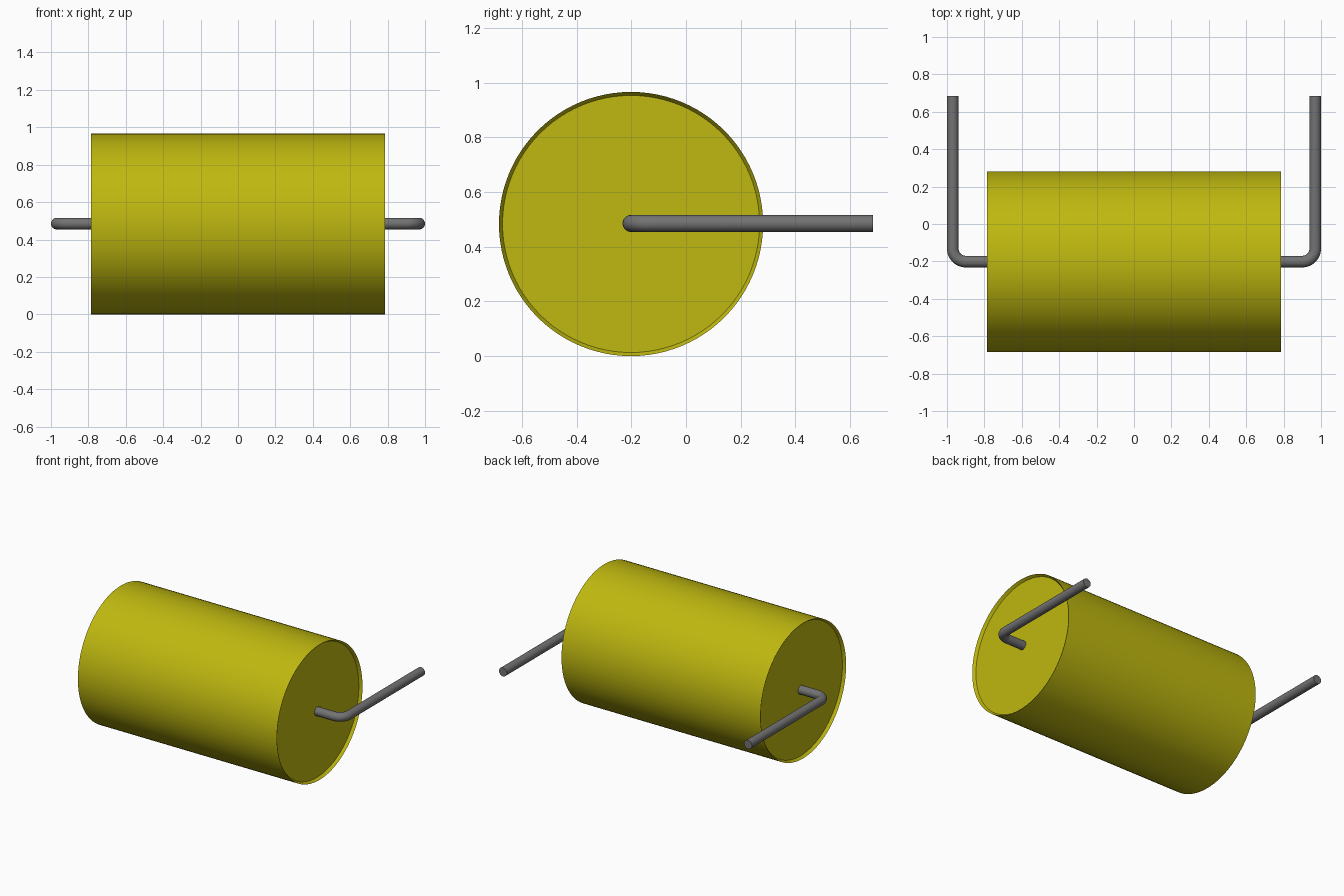
import bpy, bmesh, math
from mathutils import Matrix, Vector

cube = bpy.data.objects.get("Cube")
if cube:
    bpy.data.objects.remove(cube, do_unlink=True)

R = 0.483                        # body radius
CENTRE = Vector((0, -0.201, R))  # middle of the body
HALF = 0.787                     # half body length
WIRE_R = 0.031
SEG = 96


def material(name, rgb):
    m = bpy.data.materials.new(name)
    m.use_nodes = True
    m.diffuse_color = (*rgb, 1)
    m.node_tree.nodes["Principled BSDF"].inputs["Base Color"].default_value = (*rgb, 1)
    return m


yellow = material("mustard yellow", (0.52, 0.48, 0.005))
grey = material("lead grey", (0.17, 0.17, 0.17))


def finish(name, bm, mat):
    bmesh.ops.recalc_face_normals(bm, faces=bm.faces)
    me = bpy.data.meshes.new(name)
    bm.to_mesh(me)
    bm.free()
    me.materials.append(mat)
    ob = bpy.data.objects.new(name, me)
    bpy.context.collection.objects.link(ob)
    bpy.ops.object.select_all(action="DESELECT")
    ob.select_set(True)
    bpy.context.view_layer.objects.active = ob
    bpy.ops.object.shade_smooth_by_angle(angle=math.radians(30))
    return ob


def loft(bm, rings):
    """Join successive vertex rings and cap both ends."""
    for a, b in zip(rings, rings[1:]):
        n = len(a)
        for i in range(n):
            j = (i + 1) % n
            bm.faces.new((a[i], a[j], b[j], b[i]))
    bm.faces.new(rings[0])
    bm.faces.new(rings[-1])


def ring(bm, centre, u, v, r, n):
    return [bm.verts.new(centre + r * (u * math.cos(t) + v * math.sin(t)))
            for t in (2 * math.pi * i / n for i in range(n))]


# Body: cylinder along x with a shallow tapered recess at both ends
bm = bmesh.new()
profile = [(-HALF + 0.02, R - 0.013), (-HALF, R), (HALF, R), (HALF - 0.02, R - 0.013)]
Y, Z = Vector((0, 1, 0)), Vector((0, 0, 1))
loft(bm, [ring(bm, CENTRE + Vector((x, 0, 0)), Y, Z, r, SEG) for x, r in profile])
finish("body", bm, yellow)

# Leads: wire leaving each end and bending backwards
BEND = 0.07
WX = 1 - WIRE_R
for name, side in (("left_lead", 1), ("right_lead", -1)):
    path = [(HALF - 0.05, CENTRE.y, 0.0)]
    for i in range(13):
        t = math.pi / 2 * i / 12
        path.append((WX - BEND + BEND * math.sin(t),
                     CENTRE.y + BEND * (1 - math.cos(t)), t))
    path.append((WX, 0.684, math.pi / 2))
    bm = bmesh.new()
    rings = []
    for x, y, t in path:
        across = Vector((-math.sin(t), math.cos(t), 0))
        rings.append(ring(bm, Vector((x, y, R + 0.002)), across, Z, WIRE_R, 32))
    loft(bm, rings)
    bm.transform(Matrix.Diagonal((side, 1, 1, 1)))
    finish(name, bm, grey)
